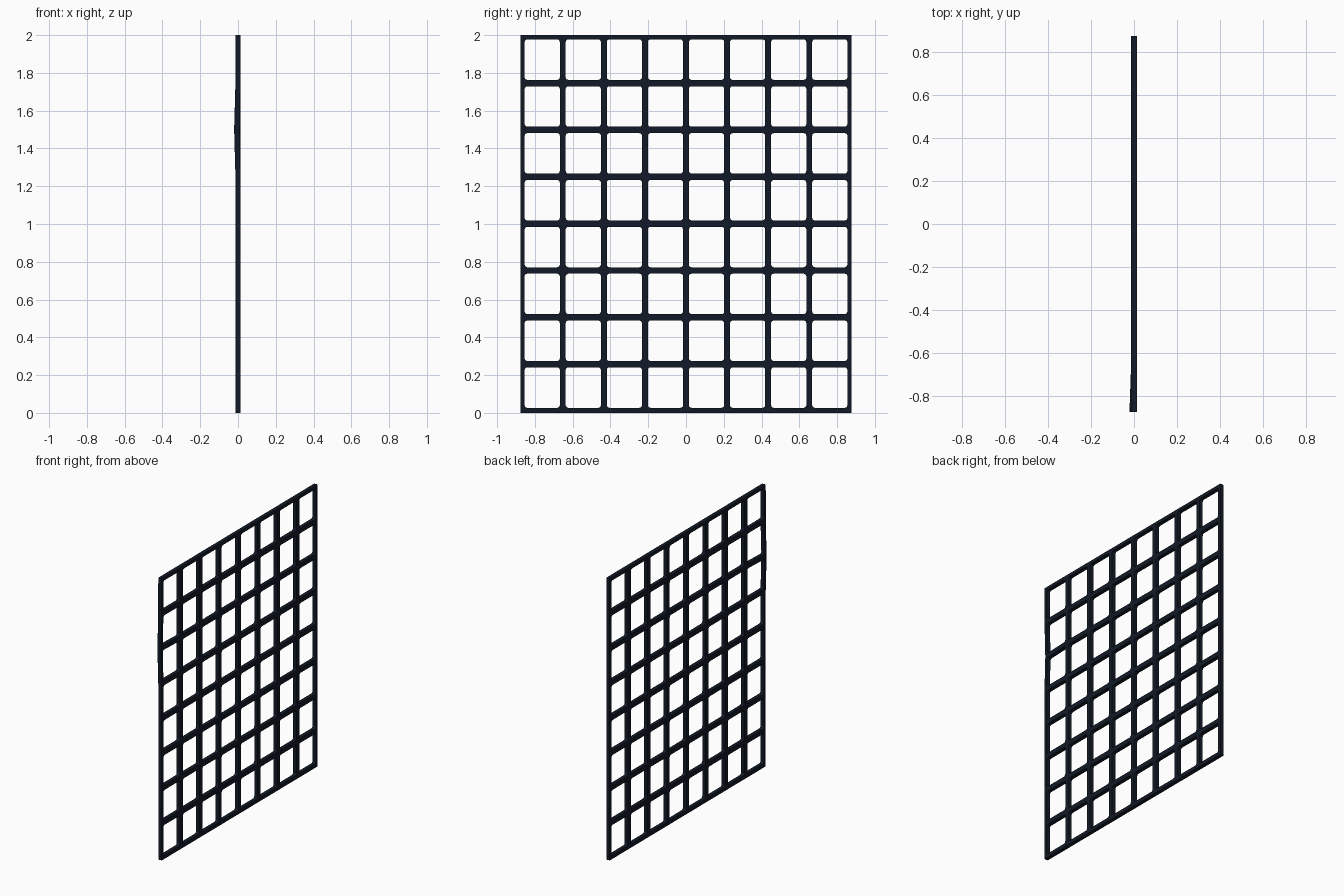
import bpy, bmesh, math

if "Cube" in bpy.data.objects:
    bpy.data.objects.remove(bpy.data.objects["Cube"])

COLS, ROWS = 8, 8
HALF_Y, HEIGHT = 0.875, 2.0
THICK = 0.027
ys = [-0.87 + 0.2175 * i for i in range(COLS + 1)]
zs = [0.01 + 0.248 * j for j in range(ROWS + 1)]


def rounded_corner(cy, cz, r, start):
    """Three-segment fillet around a corner centre."""
    return [(cy + r * math.cos(start + k * math.pi / 6),
             cz + r * math.sin(start + k * math.pi / 6)) for k in range(4)]


def snap(y, z):
    """Push the border of the lattice out to its full size."""
    y = math.copysign(HALF_Y, y) if abs(y) > 0.86 else y
    z = 0.0 if z < 0.02 else HEIGHT if z > 1.98 else z
    return y, z


def add_tile(bm, y0, y1, z0, z1, wy=0.0155, wz=0.017, r=0.014):
    """Flat rectangular ring with a rounded opening."""
    outer = [snap(y1, z1), snap(y0, z1), snap(y0, z0), snap(y1, z0)]
    a, b, c, d = y0 + wy + r, y1 - wy - r, z0 + wz + r, z1 - wz - r
    centres = [(b, d), (a, d), (a, c), (b, c)]
    o = [bm.verts.new((0, *p)) for p in outer]
    arcs = [[bm.verts.new((0, *p)) for p in rounded_corner(*centres[k], r, k * math.pi / 2)]
            for k in range(4)]
    for k in range(4):
        n = (k + 1) % 4
        for m in range(3):
            bm.faces.new((o[k], arcs[k][m + 1], arcs[k][m])[::-1])
        bm.faces.new((o[k], o[n], arcs[n][0], arcs[k][3]))


# Lattice made of joined tiles
bm = bmesh.new()
for i in range(COLS):
    for j in range(ROWS):
        add_tile(bm, ys[i], ys[i + 1], zs[j], zs[j + 1])
bmesh.ops.remove_doubles(bm, verts=bm.verts, dist=0.0005)
bmesh.ops.recalc_face_normals(bm, faces=bm.faces)

# Slight bow in the near side bar
for v in bm.verts:
    if v.co.y < -0.84:
        v.co.x -= 0.007 * max(0, 1 - abs(v.co.z - 1.5) / 0.25)

mesh = bpy.data.meshes.new("lattice_grille")
bm.to_mesh(mesh)
bm.free()
grille = bpy.data.objects.new("lattice_grille", mesh)
bpy.context.collection.objects.link(grille)
solid = grille.modifiers.new("thickness", 'SOLIDIFY')
solid.thickness = THICK
solid.offset = 0

# Dark iron colour
iron = bpy.data.materials.new("dark_iron")
iron.diffuse_color = (0.006, 0.01, 0.02, 1)
iron.use_nodes = True
iron.node_tree.nodes["Principled BSDF"].inputs["Base Color"].default_value = iron.diffuse_color
mesh.materials.append(iron)
